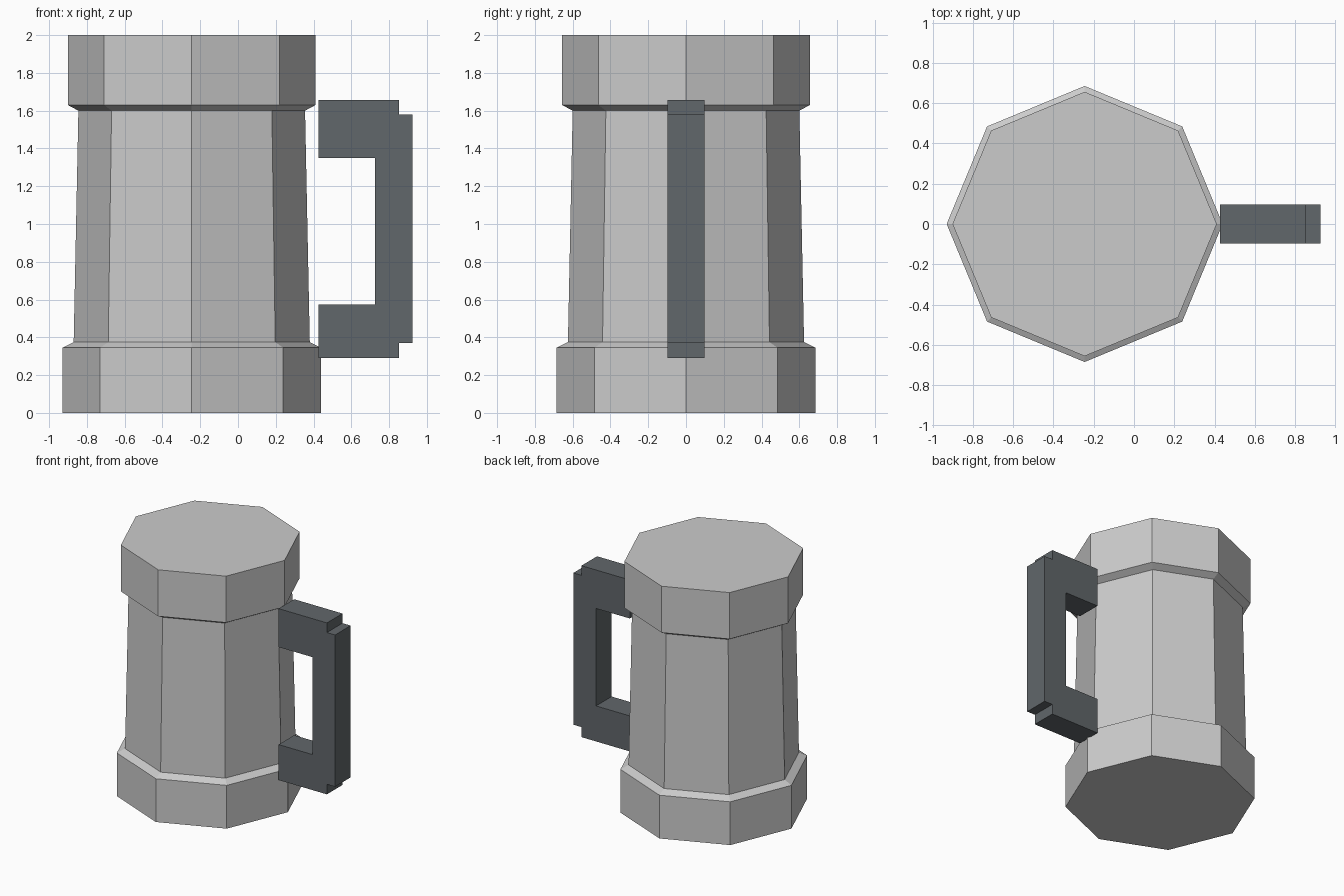
import bpy, bmesh
from math import cos, sin, pi

if "Cube" in bpy.data.objects:
    bpy.data.objects.remove(bpy.data.objects["Cube"])

SIDES = 8
BODY_X = -0.245


def finish(name, bm):
    bmesh.ops.recalc_face_normals(bm, faces=bm.faces)
    mesh = bpy.data.meshes.new(name)
    bm.to_mesh(mesh)
    bm.free()
    obj = bpy.data.objects.new(name, mesh)
    bpy.context.collection.objects.link(obj)
    return obj


# Octagonal body: foot band, tapered wall and rim band as (radius, z) rings
profile = [(0.685, 0), (0.685, 0.345), (0.625, 0.375),
           (0.60, 1.60), (0.656, 1.63), (0.656, 2.0)]
bm = bmesh.new()
rings = [[bm.verts.new((BODY_X + r * cos(2 * pi * i / SIDES),
                        r * sin(2 * pi * i / SIDES), z)) for i in range(SIDES)]
         for r, z in profile]
for low, high in zip(rings, rings[1:]):
    for i in range(SIDES):
        j = (i + 1) % SIDES
        bm.faces.new((low[i], low[j], high[j], high[i]))
bm.faces.new(rings[0][::-1])
bm.faces.new(rings[-1])
finish("mug_body", bm)

# Handle: stepped C-shaped outline extruded across y
outline = [(0.427, 0.29), (0.853, 0.29), (0.853, 0.37), (0.925, 0.37),
           (0.925, 1.58), (0.853, 1.58), (0.853, 1.657), (0.427, 1.657),
           (0.427, 1.35), (0.725, 1.35), (0.725, 0.573), (0.427, 0.573)]
bm = bmesh.new()
side = bm.faces.new([bm.verts.new((x, -0.098, z)) for x, z in outline])
extruded = bmesh.ops.extrude_face_region(bm, geom=[side])["geom"]
bmesh.ops.translate(bm, vec=(0, 0.196, 0),
                    verts=[v for v in extruded if isinstance(v, bmesh.types.BMVert)])
handle = finish("handle", bm)

# Dark handle colour
mat = bpy.data.materials.new("dark_handle")
mat.diffuse_color = (0.12, 0.135, 0.145, 1)
mat.use_nodes = True
mat.node_tree.nodes["Principled BSDF"].inputs["Base Color"].default_value = mat.diffuse_color
handle.data.materials.append(mat)
